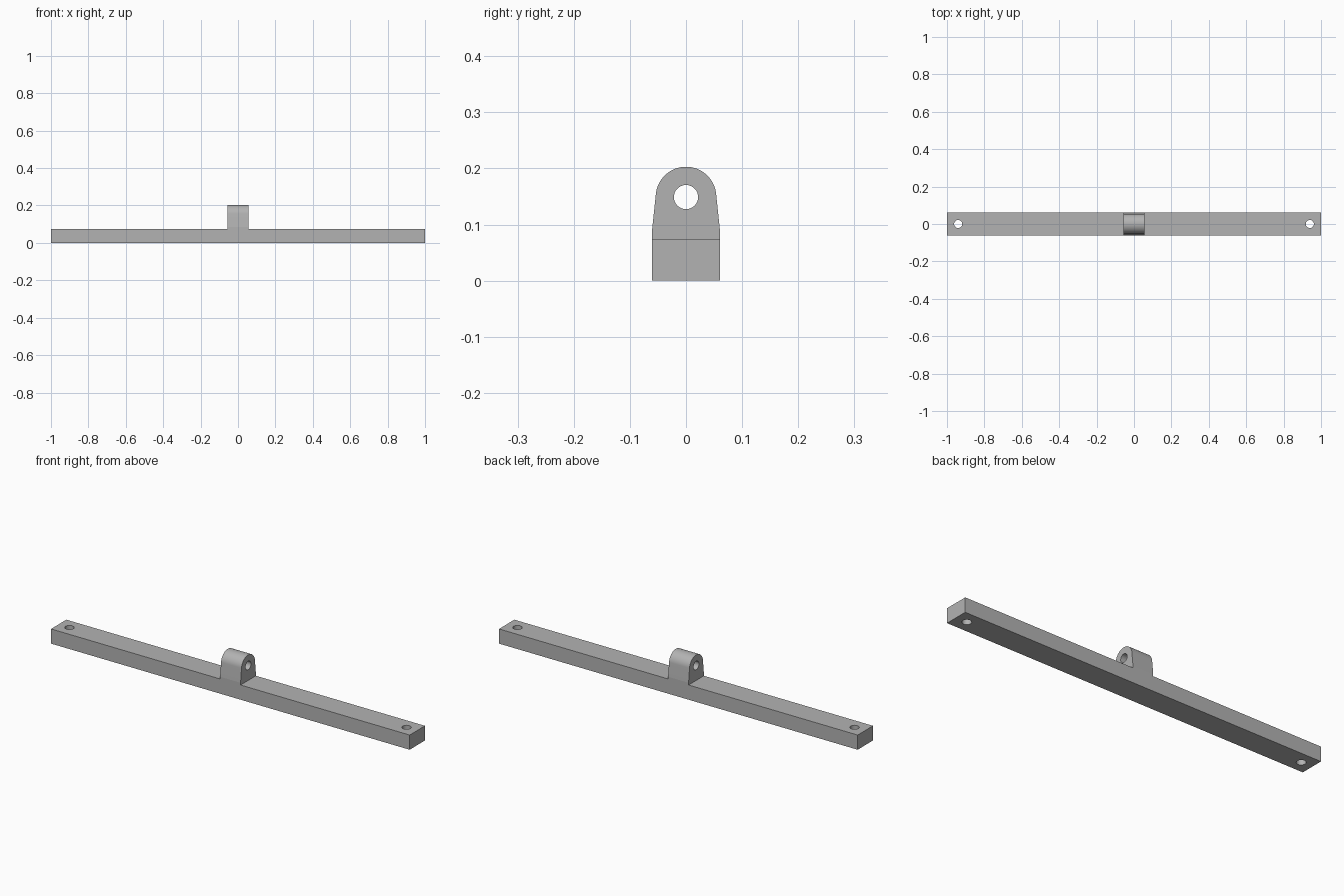
import bpy, bmesh
from math import cos, sin, pi, radians
from mathutils import Matrix, Vector

cube = bpy.data.objects.get("Cube")
if cube:
    bpy.data.objects.remove(cube, do_unlink=True)

HALF_DEPTH = 0.061
BAR_TOP = 0.074
LUG_HALF = 0.057
LUG_TOP = 0.203
LUG_RADIUS = 0.054
EYE_Z = LUG_TOP - LUG_RADIUS
HOLE_RADIUS = 0.0215
HOLE_X = 0.94

grey = bpy.data.materials.new("plain grey")
grey.use_nodes = True
grey.diffuse_color = (0.45, 0.45, 0.45, 1)
grey.node_tree.nodes["Principled BSDF"].inputs["Base Color"].default_value = grey.diffuse_color


def prism(name, points, direction):
    """Extrude a closed outline along a direction."""
    bm = bmesh.new()
    face = bm.faces.new([bm.verts.new(p) for p in points])
    out = bmesh.ops.extrude_face_region(bm, geom=[face])
    verts = [v for v in out["geom"] if isinstance(v, bmesh.types.BMVert)]
    bmesh.ops.translate(bm, verts=verts, vec=direction)
    bmesh.ops.recalc_face_normals(bm, faces=bm.faces)
    return finish(name, bm)


def hole_cutter(name, matrix):
    bm = bmesh.new()
    bmesh.ops.create_cone(bm, cap_ends=True, segments=80, radius1=HOLE_RADIUS,
                          radius2=HOLE_RADIUS, depth=0.5, matrix=matrix)
    return finish(name, bm)


def finish(name, bm):
    mesh = bpy.data.meshes.new(name)
    bm.to_mesh(mesh)
    bm.free()
    mesh.materials.append(grey)
    obj = bpy.data.objects.new(name, mesh)
    bpy.context.collection.objects.link(obj)
    return obj


def cut(target, cutter, operation):
    cutter.hide_render = True
    mod = target.modifiers.new("cut", 'BOOLEAN')
    mod.operation = operation
    mod.solver = 'EXACT'
    mod.object = cutter
    bpy.context.view_layer.objects.active = target
    bpy.ops.object.modifier_apply(modifier=mod.name)
    bpy.data.objects.remove(cutter, do_unlink=True)


# Bar with a raised centre block
half = [(1, 0), (1, BAR_TOP), (LUG_HALF, BAR_TOP), (LUG_HALF, 0.25)]
outline = half + [(-x, z) for x, z in reversed(half)]
bar = prism("mounting_bar_with_lug", [(x, -0.1, z) for x, z in outline], Vector((0, 0.2, 0)))

# Side profile: straight flanks, slight taper, rounded top
start = radians(5.9)
steps = 40
arc = [start + (pi - 2 * start) * i / steps for i in range(steps + 1)]
side = [(HALF_DEPTH, -0.1), (HALF_DEPTH, 0.085)]
side += [(LUG_RADIUS * cos(a), EYE_Z + LUG_RADIUS * sin(a)) for a in arc]
side += [(-HALF_DEPTH, 0.085), (-HALF_DEPTH, -0.1)]
cut(bar, prism("side_profile", [(-1.2, y, z) for y, z in side], Vector((2.4, 0, 0))), 'INTERSECT')

# Pivot eye through the lug, and a bolt hole near each end
eye = Matrix.Translation((0, 0, EYE_Z)) @ Matrix.Rotation(pi / 2, 4, 'Y')
cut(bar, hole_cutter("eye_cutter", eye), 'DIFFERENCE')
for x in (-HOLE_X, HOLE_X):
    cut(bar, hole_cutter("bolt_cutter", Matrix.Translation((x, 0, 0))), 'DIFFERENCE')

# Smooth only the curved surfaces
bpy.ops.object.select_all(action='DESELECT')
bar.select_set(True)
bpy.context.view_layer.objects.active = bar
bpy.ops.object.shade_smooth_by_angle(angle=radians(5))
